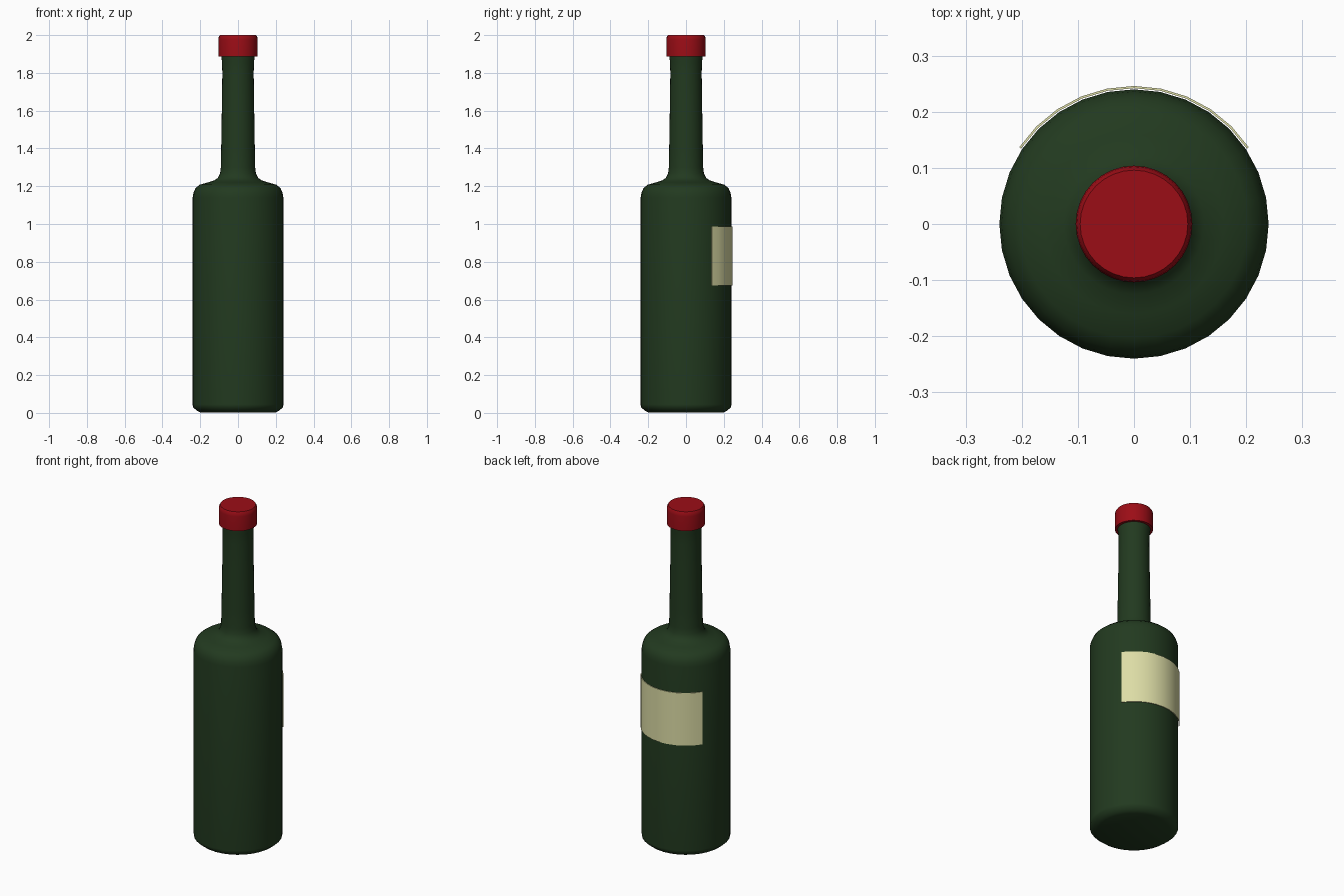
import bpy, bmesh, math

if "Cube" in bpy.data.objects:
    bpy.data.objects.remove(bpy.data.objects["Cube"])

SIDES = 32


def material(name, color):
    m = bpy.data.materials.new(name)
    m.diffuse_color = (*color, 1)
    m.use_nodes = True
    m.node_tree.nodes["Principled BSDF"].inputs["Base Color"].default_value = m.diffuse_color
    return m


def finish(name, bm, mat, angle):
    bmesh.ops.recalc_face_normals(bm, faces=bm.faces)
    me = bpy.data.meshes.new(name)
    bm.to_mesh(me)
    bm.free()
    me.materials.append(mat)
    ob = bpy.data.objects.new(name, me)
    bpy.context.collection.objects.link(ob)
    bpy.ops.object.select_all(action='DESELECT')
    ob.select_set(True)
    bpy.context.view_layer.objects.active = ob
    bpy.ops.object.shade_smooth_by_angle(angle=math.radians(angle))
    return ob


def ring(bm, r, z):
    step = 2 * math.pi / SIDES
    return [bm.verts.new((r * math.cos(i * step), r * math.sin(i * step), z))
            for i in range(SIDES)]


def lathe(name, profile, mat, angle):
    bm = bmesh.new()
    rings = [ring(bm, r, z) for r, z in profile]
    for a, b in zip(rings, rings[1:]):
        for i in range(SIDES):
            j = (i + 1) % SIDES
            bm.faces.new((a[i], a[j], b[j], b[i]))
    bm.faces.new(rings[0])
    bm.faces.new(rings[-1])
    return finish(name, bm, mat, angle)


glass = material("green_glass", (0.016, 0.042, 0.014))
red = material("red_cap", (0.33, 0.004, 0.008))
paper = material("label_paper", (0.72, 0.72, 0.38))

# Bottle body, shoulder and neck
lathe("bottle", [
    (0.200, 0.003), (0.215, 0.010), (0.239, 0.030), (0.240, 0.045),
    (0.240, 1.140), (0.236, 1.165), (0.225, 1.190), (0.203, 1.208),
    (0.160, 1.220), (0.125, 1.231), (0.106, 1.245), (0.095, 1.268),
    (0.091, 1.300), (0.089, 1.400), (0.085, 1.650), (0.083, 1.800),
    (0.085, 1.860), (0.089, 1.890), (0.089, 1.940)], glass, 60)

# Cap with a softened top edge
lathe("cap", [(0.103, 1.888), (0.104, 1.975), (0.102, 1.990),
              (0.096, 2.000)], red, 50)

# Curved label on the back, slightly proud of the glass
bm = bmesh.new()
sections = []
for i in range(3, 14):
    a = i * 2 * math.pi / SIDES
    sections.append([bm.verts.new((r * math.cos(a), r * math.sin(a), z))
                     for r, z in ((0.242, 0.675), (0.246, 0.675),
                                  (0.246, 0.988), (0.242, 0.988))])
for s, t in zip(sections, sections[1:]):
    for k in range(4):
        n = (k + 1) % 4
        bm.faces.new((s[k], s[n], t[n], t[k]))
bm.faces.new(sections[0])
bm.faces.new(sections[-1])
finish("label", bm, paper, 30)
